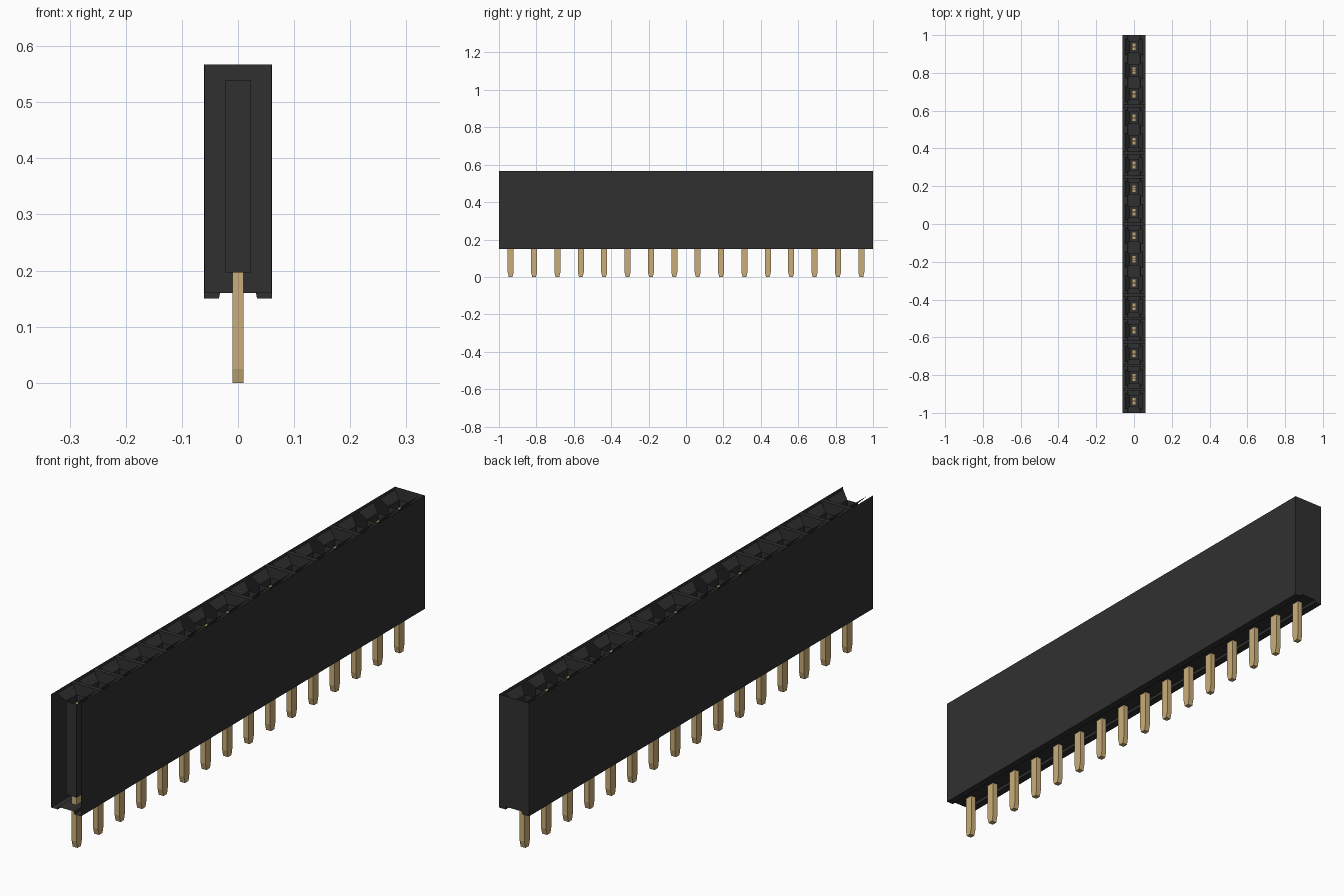
import bpy
import bmesh

cube = bpy.data.objects.get("Cube")
if cube:
    bpy.data.objects.remove(cube, do_unlink=True)


def material(name, color):
    mat = bpy.data.materials.new(name)
    mat.use_nodes = True
    mat.diffuse_color = (*color, 1)
    mat.node_tree.nodes["Principled BSDF"].inputs["Base Color"].default_value = (*color, 1)
    return mat


BLACK = material("black plastic", (0.03, 0.03, 0.03))
GOLD = material("gold contact", (0.59, 0.42, 0.19))

COUNT = 16
PITCH = 2 / COUNT
HALF_X, BASE, TOP = 0.061, 0.15, 0.567
FLOOR, SLOT_FLOOR, SLOT_TOP = 0.16, 0.197, 0.54
CENTRES = [-1 + PITCH * (i + 0.5) for i in range(COUNT)]


def finish(bm, name, mat, recalc=True):
    if recalc:
        bmesh.ops.recalc_face_normals(bm, faces=bm.faces)
    mesh = bpy.data.meshes.new(name)
    bm.to_mesh(mesh)
    bm.free()
    mesh.materials.append(mat)
    obj = bpy.data.objects.new(name, mesh)
    bpy.context.collection.objects.link(obj)
    return obj


def ring(bm, hx, hy, y, z):
    return [bm.verts.new((sx * hx, y + sy * hy, z))
            for sx, sy in ((-1, -1), (1, -1), (1, 1), (-1, 1))]


def bridge(bm, a, b, sides=range(4)):
    for i in sides:
        j = (i + 1) % 4
        bm.faces.new((a[i], a[j], b[j], b[i]))


def block(bm, hx, hy, y, z0, z1, tip=None):
    """Closed box, with an optional narrower lower end."""
    low = ring(bm, hx, tip or hy, y, z0)
    bm.faces.new(low[::-1])
    if tip:
        shoulder = ring(bm, hx, hy, y, z0 + 0.025)
        bridge(bm, low, shoulder)
        low = shoulder
    high = ring(bm, hx, hy, y, z1)
    bridge(bm, low, high)
    bm.faces.new(high)


# Housing shell: open at the top and front, with a channel along the underside
half = [(HALF_X, TOP), (HALF_X, BASE), (0.034, BASE), (0.032, FLOOR)]
profile = [(-x, z) for x, z in half] + half[::-1]
bm = bmesh.new()
front = [bm.verts.new((x, -1, z)) for x, z in profile]
back = [bm.verts.new((x, 1, z)) for x, z in profile]
for i in range(len(profile) - 1):
    bm.faces.new((front[i], front[i + 1], back[i + 1], back[i]))
bm.faces.new(back)
finish(bm, "housing_shell", BLACK)

# Cross walls between some of the cells
bm = bmesh.new()
for k in (1, 2, 3, 4, 5, 8, 10, 11, 13):
    block(bm, HALF_X - 0.001, 0.008, -1 + PITCH * k, FLOOR, TOP)
finish(bm, "cross_walls", BLACK)

# Contact sockets with flared side lips
bm = bmesh.new()
for y in CENTRES:
    low = ring(bm, 0.022, 0.032, y, SLOT_FLOOR)
    high = ring(bm, 0.022, 0.032, y, SLOT_TOP)
    lip = ring(bm, 0.047, 0.045, y, TOP)
    bm.faces.new(low)
    bridge(bm, low, high)
    bridge(bm, high, lip, sides=(1, 3))
finish(bm, "contact_sockets", BLACK, recalc=False)

# Solder pins with tapered tips, and a pair of spring leaves in each socket
pins, leaves = bmesh.new(), bmesh.new()
for y in CENTRES:
    block(pins, 0.01, 0.016, y, 0, SLOT_FLOOR + 0.02, tip=0.01)
    for side in (-1, 1):
        block(leaves, 0.01, 0.009, y + side * 0.011, SLOT_FLOOR, 0.522)
finish(pins, "solder_pins", GOLD)
finish(leaves, "spring_leaves", GOLD)
